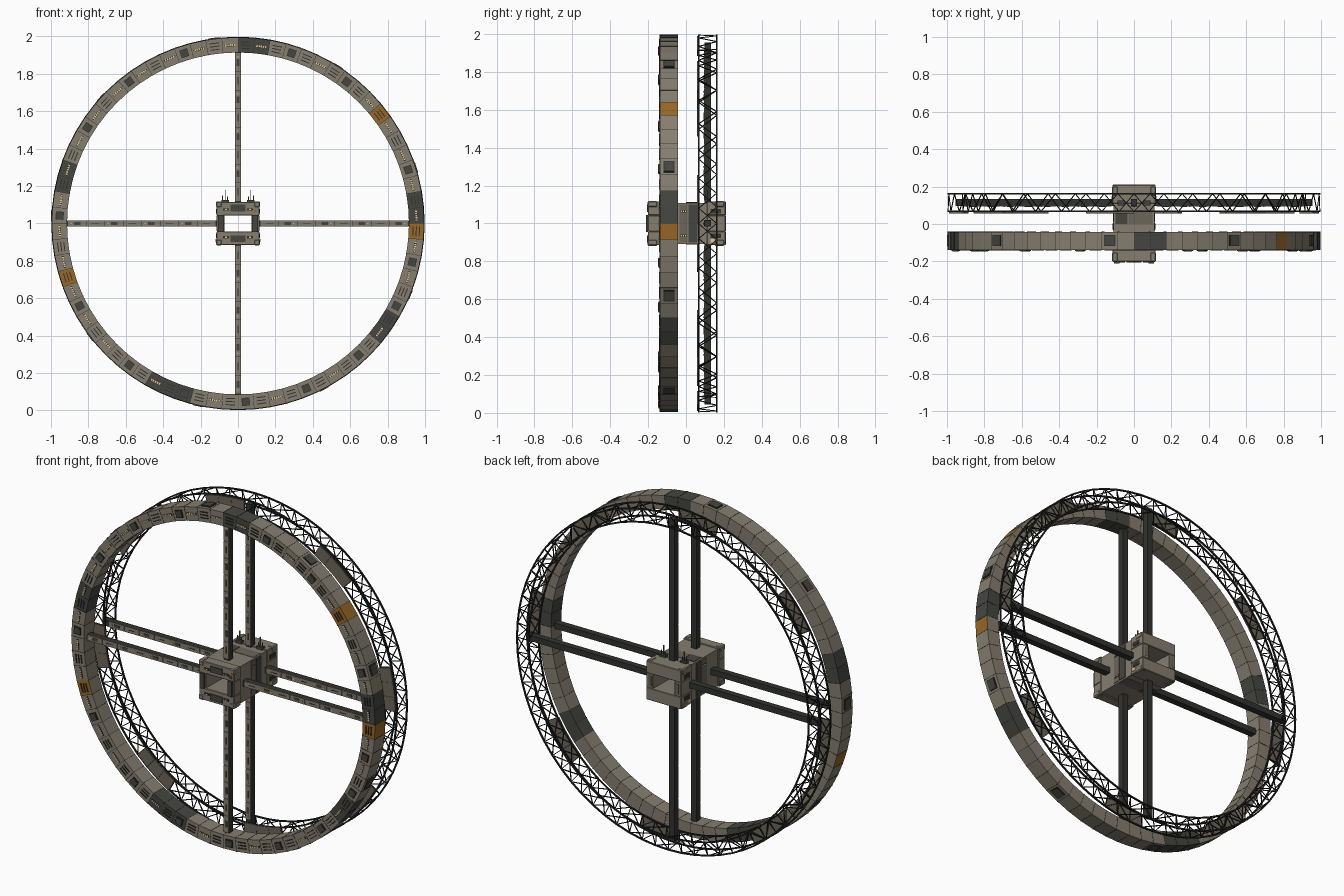
import bpy, bmesh
from math import sin, cos, radians
from mathutils import Vector, Matrix

if "Cube" in bpy.data.objects:
    bpy.data.objects.remove(bpy.data.objects["Cube"])

COLOURS = {
    "tan hull": (0.235, 0.207, 0.16),
    "shaded tan": (0.15, 0.132, 0.102),
    "dark grey plating": (0.06, 0.062, 0.052),
    "charcoal": (0.031, 0.033, 0.028),
    "truss black": (0.015, 0.018, 0.015),
    "orange plating": (0.31, 0.135, 0.021),
    "cream light": (0.8, 0.6, 0.3),
}
MATS = []
for name, rgb in COLOURS.items():
    m = bpy.data.materials.new(name)
    m.use_nodes = True
    m.diffuse_color = (*rgb, 1)
    m.node_tree.nodes["Principled BSDF"].inputs["Base Color"].default_value = (*rgb, 1)
    MATS.append(m)
TAN, SHADE, GREY, COAL, BLACK, ORANGE, CREAM = range(7)


def polar(a, r, y):
    return Vector((r * cos(radians(a)), y, 1 + r * sin(radians(a))))


def hexa(bm, pts, mat, ends=True):
    """Box from two matching quads of corners."""
    v = [bm.verts.new(p) for p in pts]
    faces = [(i, (i + 1) % 4, (i + 1) % 4 + 4, i + 4) for i in range(4)]
    if ends:
        faces += [(3, 2, 1, 0), (4, 5, 6, 7)]
    for f in faces:
        bm.faces.new([v[i] for i in f]).material_index = mat


def arc_box(bm, a0, a1, r0, r1, y0, y1, mat, ends=True):
    hexa(bm, [polar(a, r, y) for a in (a0, a1)
              for r, y in ((r0, y0), (r1, y0), (r1, y1), (r0, y1))], mat, ends)


def box(bm, x0, x1, y0, y1, z0, z1, mat):
    hexa(bm, [(x, y, z) for z in (z0, z1)
              for x, y in ((x0, y0), (x1, y0), (x1, y1), (x0, y1))], mat)


def beam(bm, p, q, t, mat=BLACK):
    """Square strut between two points."""
    d = (q - p).normalized()
    u = d.cross(Vector((0, 1, 0)))
    if u.length < 0.1:
        u = d.cross(p - Vector((0, p.y, 1)))
    u.normalize()
    w = d.cross(u)
    hexa(bm, [e + (u * i + w * j) * t / 2 for e in (p, q)
              for i, j in ((-1, -1), (1, -1), (1, 1), (-1, 1))], mat)


def finish(bm, name, bevel=0):
    bmesh.ops.recalc_face_normals(bm, faces=bm.faces)
    me = bpy.data.meshes.new(name)
    bm.to_mesh(me)
    bm.free()
    for m in MATS:
        me.materials.append(m)
    ob = bpy.data.objects.new(name, me)
    bpy.context.collection.objects.link(ob)
    if bevel:
        mod = ob.modifiers.new("chamfer", "BEVEL")
        mod.width, mod.segments = bevel, 1


# Habitat ring: 72 plated segments with coloured groups
STEP, SEGMENTS = 5, 72
R0, R1, FRONT, BACK = 0.914, 0.995, -0.138, -0.042
dark_segments = {0, 1, 16, 17, 32, 33, 48, 49, 50, 64, 65}
orange_segments = {7, 39, 71}
bm = bmesh.new()
for i in range(SEGMENTS):
    mat = GREY if i in dark_segments else ORANGE if i in orange_segments else TAN
    arc_box(bm, i * STEP, (i + 1) * STEP, R0, R1, FRONT, BACK, mat, ends=False)
bmesh.ops.remove_doubles(bm, verts=bm.verts, dist=0.0001)
bmesh.ops.recalc_face_normals(bm, faces=bm.faces)
# Orange covers only the front and outer faces
for f in bm.faces:
    radial = f.calc_center_median() - Vector((0, 0, 1))
    radial.y = 0
    if f.material_index == ORANGE and (f.normal.y > 0.5 or f.normal.dot(radial) < -0.5):
        f.material_index = TAN
finish(bm, "ring_hull")

# Thin seams between segments
bm = bmesh.new()
for i in range(SEGMENTS):
    a = i * STEP
    arc_box(bm, a - 0.07, a + 0.07, R0 - 0.001, R1 + 0.001, FRONT - 0.001, BACK + 0.001, COAL)
finish(bm, "ring_seams")

# Front-face details: hatches, louvres and lit windows
hatches = {3, 10, 14, 21, 25, 29, 35, 41, 46, 50, 54, 58, 62, 66, 69}
bm = bmesh.new()
for i in range(SEGMENTS):
    c = (i + 0.5) * STEP
    if i in hatches:
        arc_box(bm, c - 1.3, c + 1.3, 0.933, 0.976, FRONT - 0.007, FRONT, COAL)
        arc_box(bm, c - 1.1, c + 1.1, 0.937, 0.972, FRONT - 0.009, FRONT, GREY)
    elif i % 2 or i in orange_segments:
        for r in (0.937, 0.954, 0.971):
            arc_box(bm, c - 1.5, c + 1.5, r - 0.0025, r + 0.0025, FRONT - 0.005, FRONT, COAL)
    else:
        arc_box(bm, c - 1.9, c + 1.9, 0.948, 0.96, FRONT - 0.003, FRONT, COAL)
        for k in range(-2, 3):
            a = c + k * 0.7
            arc_box(bm, a - 0.23, a + 0.23, 0.949, 0.959, FRONT - 0.005, FRONT, CREAM)
finish(bm, "ring_front_details")

# Equipment boxes on the outer rim
bm = bmesh.new()
for k in range(9):
    c = 17.5 + 40 * k
    arc_box(bm, c - 1.8, c + 1.8, R1 - 0.01, R1 + 0.004, -0.118, -0.06, COAL)
    arc_box(bm, c - 1.5, c + 1.5, R1 - 0.01, R1 + 0.006, -0.113, -0.065, GREY)
finish(bm, "rim_boxes")

# Rear lattice ring: four chords, radial struts and zigzag bracing on each face
bm = bmesh.new()
corners = [(0.994, 0.067), (0.994, 0.162), (0.918, 0.162), (0.918, 0.067)]
for i in range(SEGMENTS):
    a, b = i * STEP, (i + 1) * STEP
    for k in range(4):
        c, n = corners[k], corners[(k + 1) % 4]
        beam(bm, polar(a, *c), polar(b, *c), 0.008)
        if k % 2:
            beam(bm, polar(a, *c), polar(a, *n), 0.004)
        if i % 2:
            c, n = n, c
        beam(bm, polar(a, *c), polar(b, *n), 0.0045)
finish(bm, "lattice_ring")

# Flat panels on the front of the lattice
bm = bmesh.new()
for k in range(8):
    c = 7.5 + 45 * k
    for j in (-1, 0, 1):
        arc_box(bm, c + j * STEP - 2.47, c + j * STEP + 2.47, 0.915, 0.99, 0.057, 0.064, SHADE)
finish(bm, "lattice_panels")

# Spokes: built along +x, then turned round the hub
for y, label in ((-0.09, "front"), (0.115, "rear")):
    for turn, side in enumerate(("left", "upper", "right", "lower")):
        bm = bmesh.new()
        f = y - 0.018
        box(bm, 0.1, 0.955, y - 0.018, y + 0.018, -0.017, 0.017, COAL)
        for k in range(8):
            x = 0.12 + k * 0.099
            box(bm, x, x + 0.097, f - 0.003, f, -0.0165, 0.0165, TAN)
            if k % 2:
                box(bm, x + 0.03, x + 0.065, f - 0.005, f, -0.0075, 0.0075, GREY)
                box(bm, x + 0.075, x + 0.083, f - 0.006, f, -0.003, 0.003, CREAM)
            else:
                box(bm, x + 0.03, x + 0.07, f - 0.005, f, -0.0015, 0.0015, COAL)
        rot = Matrix.Translation((0, 0, 1)) @ Matrix.Rotation(-radians(90 * turn), 4, "Y")
        bm.transform(rot)
        finish(bm, f"{label}_spoke_{side}")


def frame(name, w, y0, y1, mat, bevel):
    """Rectangular tube section around the open hub bore."""
    bm = bmesh.new()
    for s in (-1, 1):
        box(bm, -w, w, y0, y1, *sorted((1 + s * 0.043, 1 + s * w)), mat)
        box(bm, *sorted((s * 0.071, s * w)), y0, y1, 0.957, 1.043, mat)
    finish(bm, name, bevel)


# Hub tube with a thicker collar at each end
frame("hub_body", 0.109, -0.16, 0.16, TAN, 0)
frame("hub_front_collar", 0.115, -0.2, -0.14, TAN, 0.003)
frame("hub_rear_collar", 0.115, 0.11, 0.21, TAN, 0.003)

# Hub corner guards
bm = bmesh.new()
for sx in (-1, 1):
    for sz in (-1, 1):
        for y0, y1 in ((-0.203, -0.15), (0.15, 0.203)):
            box(bm, *sorted((sx * 0.085, sx * 0.118)), y0, y1,
                *sorted((1 + sz * 0.085, 1 + sz * 0.118)), TAN)
finish(bm, "hub_corner_guards", 0.006)

# Hub face details, mirrored left/right and top/bottom
bm = bmesh.new()
for s in (-1, 1):
    box(bm, *sorted((s * 0.077, s * 0.106)), -0.21, -0.2, 0.955, 1.045, GREY)
    box(bm, -0.04, 0.04, -0.206, -0.2, *sorted((1 + s * 0.065, 1 + s * 0.1)), GREY)
    for k in (-1, 1):
        box(bm, k * 0.064 - 0.016, k * 0.064 + 0.016, -0.205, -0.2,
            *sorted((1 + s * 0.068, 1 + s * 0.08)), COAL)
        box(bm, k * 0.064 - 0.005, k * 0.064 + 0.005, -0.207, -0.2,
            *sorted((1 + s * 0.071, 1 + s * 0.077)), CREAM)
    # Side plating, window rows and lights
    box(bm, *sorted((s * 0.107, s * 0.112)), -0.035, 0.008, 0.9, 1.1, SHADE)
    box(bm, *sorted((s * 0.107, s * 0.113)), 0.012, 0.06, 0.9, 1.1, GREY)
    for z in (0.935, 1.065):
        box(bm, *sorted((s * 0.107, s * 0.114)), -0.03, 0.003, z - 0.007, z + 0.007, COAL)
        for y in (-0.024, -0.0135, -0.003):
            box(bm, *sorted((s * 0.107, s * 0.116)), y - 0.003, y + 0.003,
                z - 0.004, z + 0.004, CREAM)
        box(bm, *sorted((s * 0.114, s * 0.118)), 0.13, 0.185, z - 0.012, z + 0.012, COAL)
    box(bm, *sorted((s * 0.114, s * 0.119)), 0.13, 0.15, 0.9, 0.918, CREAM)
    # Top and bottom plating
    box(bm, -0.1, -0.035, 0, 0.068, *sorted((1 + s * 0.107, 1 + s * 0.112)), GREY)
    box(bm, -0.03, 0.1, 0, 0.068, *sorted((1 + s * 0.107, 1 + s * 0.111)), SHADE)
    # Rear plates beside the bore
    box(bm, *sorted((s * 0.08, s * 0.1)), 0.205, 0.211, 0.97, 1.03, SHADE)
box(bm, 0.085, 0.1, -0.207, -0.2, 1.06, 1.075, ORANGE)
finish(bm, "hub_details")

# Antenna pairs on the hub roof
bm = bmesh.new()
for s in (-1, 1):
    for dx, top in ((0, 1.18), (0.014, 1.15), (-0.012, 1.145)):
        x = s * (0.068 + dx)
        box(bm, x - 0.0025, x + 0.0025, 0.11, 0.115, 1.1, top, SHADE)
    box(bm, s * 0.068 - 0.02, s * 0.068 + 0.02, 0.1, 0.125, 1.11, 1.125, GREY)
finish(bm, "antennas")
